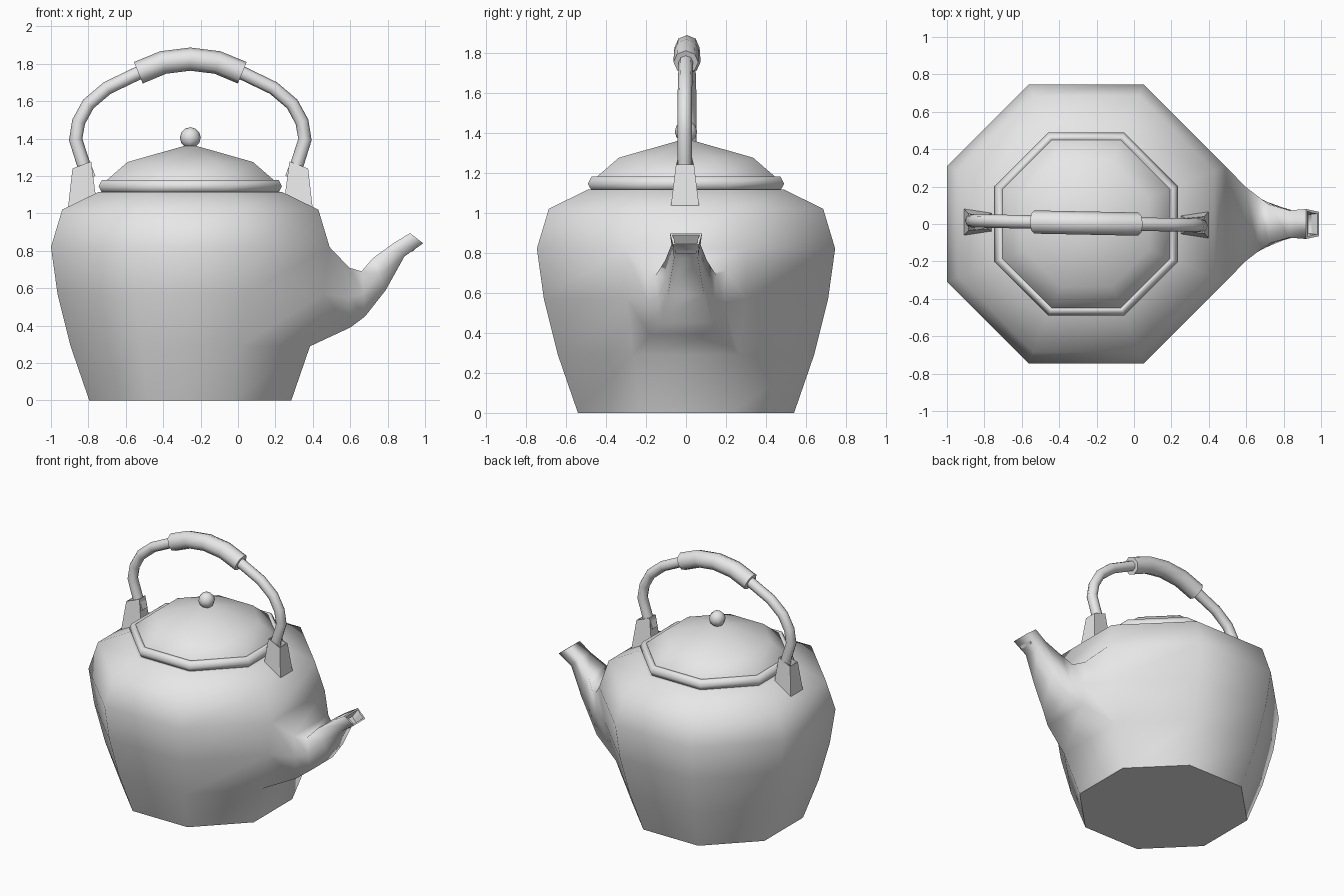
import bpy, bmesh, math
from mathutils import Vector

cube = bpy.data.objects.get("Cube")
if cube:
    bpy.data.objects.remove(cube, do_unlink=True)

CX = -0.255     # axis of the pot
SIDES = 8

metal = bpy.data.materials.new("grey_metal")
metal.use_nodes = True
metal.diffuse_color = (0.8, 0.8, 0.8, 1)
metal.node_tree.nodes["Principled BSDF"].inputs["Base Color"].default_value = (0.8, 0.8, 0.8, 1)


def finish(bm, name, angle=60):
    """Turn a bmesh into a named object; angle None keeps the face flags as set."""
    bmesh.ops.recalc_face_normals(bm, faces=bm.faces)
    mesh = bpy.data.meshes.new(name)
    if angle is not None:
        for f in bm.faces:
            f.smooth = angle > 0
    bm.to_mesh(mesh)
    bm.free()
    if angle:
        mesh.set_sharp_from_angle(angle=math.radians(angle))
    mesh.materials.append(metal)
    obj = bpy.data.objects.new(name, mesh)
    bpy.context.collection.objects.link(obj)
    return obj


def octagon(bm, apothem, z):
    r = apothem / math.cos(math.pi / SIDES)
    turn = 2 * math.pi / SIDES
    return [bm.verts.new((CX + r * math.cos((k + 0.5) * turn),
                          r * math.sin((k + 0.5) * turn), z)) for k in range(SIDES)]


def bridge(bm, a, b, skip=()):
    n = len(a)
    for k in range(n):
        if k not in skip:
            bm.faces.new((a[k], a[(k + 1) % n], b[(k + 1) % n], b[k])).smooth = True


def sweep(name, path, radius):
    """Round tube along a path in the xz plane, turned slightly about the pot axis."""
    bm = bmesh.new()
    pts = [Vector((x, 0, z)) for x, z in path]
    rings = []
    for i, p in enumerate(pts):
        t = (pts[min(i + 1, len(pts) - 1)] - pts[max(i - 1, 0)]).normalized()
        n = Vector((-t.z, 0, t.x))
        ring = []
        for k in range(SIDES):
            a = 2 * math.pi * k / SIDES
            co = p + n * radius * math.cos(a) + Vector((0, radius * math.sin(a), 0))
            co.y += 0.005 - 0.02 * (co.x - CX)
            ring.append(bm.verts.new(co))
        rings.append(ring)
    for a, b in zip(rings, rings[1:]):
        bridge(bm, a, b)
    bm.faces.new(rings[0])
    bm.faces.new(rings[-1])
    return finish(bm, name)


def mirrored(half):
    """Extend a left half path across the pot axis."""
    return half + [(2 * CX - x, z) for x, z in reversed(half[:-1])]


# Body, with its +x side left open between two levels for the spout
bm = bmesh.new()
levels = [octagon(bm, a, z) for a, z in
          [(0.54, 0), (0.64, 0.29), (0.71, 0.57), (0.745, 0.82), (0.685, 1.02), (0.49, 1.115)]]
for i, (a, b) in enumerate(zip(levels, levels[1:])):
    bridge(bm, a, b, skip=(SIDES - 1,) if i in (1, 2) else ())
bm.faces.new(levels[0])
bm.faces.new(levels[-1])

# Spout grown from the opening: bottom x, z, half width, then top x, z, half width
ring = [levels[1][-1], levels[1][0], levels[2][0], levels[3][0], levels[3][-1], levels[2][-1]]
for bx, bz, bw, tx, tz, tw in [(0.60, 0.39, 0.18, 0.595, 0.71, 0.20),
                               (0.68, 0.45, 0.13, 0.66, 0.69, 0.15),
                               (0.79, 0.59, 0.09, 0.72, 0.76, 0.105),
                               (0.89, 0.77, 0.06, 0.83, 0.84, 0.073),
                               (0.99, 0.84, 0.065, 0.92, 0.895, 0.08)]:
    mx, mz, mw = (bx + tx) / 2, (bz + tz) / 2, (bw + tw) / 2
    new = [bm.verts.new(co) for co in ((bx, -bw, bz), (bx, bw, bz), (mx, mw, mz),
                                       (tx, tw, tz), (tx, -tw, tz), (mx, -mw, mz))]
    bridge(bm, ring, new)
    ring = new
mouth = bm.faces.new(ring)
bmesh.ops.recalc_face_normals(bm, faces=bm.faces)
for thickness, depth in ((0.014, 0), (0.008, -0.07)):
    rim = bmesh.ops.inset_region(bm, faces=[mouth], thickness=thickness, depth=depth)
    for f in rim["faces"] + [mouth]:
        f.smooth = False
finish(bm, "body_and_spout", None)

# Lid rim: closed bead profile around the pot mouth
bm = bmesh.new()
loops = [octagon(bm, a, z) for a, z in
         [(0.44, 1.11), (0.472, 1.11), (0.49, 1.145), (0.472, 1.18), (0.45, 1.18), (0.435, 1.145)]]
for a, b in zip(loops, loops[1:] + loops[:1]):
    bridge(bm, a, b)
finish(bm, "lid_rim", 70)

# Lid: shallow octagonal cone
bm = bmesh.new()
loops = [octagon(bm, a, z) for a, z in [(0.455, 1.15), (0.447, 1.178), (0.335, 1.275)]]
for a, b in zip(loops, loops[1:]):
    bridge(bm, a, b)
apex = bm.verts.new((CX, 0, 1.37))
for k in range(SIDES):
    bm.faces.new((loops[-1][k], loops[-1][(k + 1) % SIDES], apex))
finish(bm, "lid")

# Knob
bm = bmesh.new()
bmesh.ops.create_uvsphere(bm, u_segments=8, v_segments=6, radius=0.056)
bmesh.ops.translate(bm, verts=bm.verts, vec=(CX, 0, 1.405))
finish(bm, "lid_knob")

# Handle and its grip
sweep("handle", mirrored([(-0.81, 1.15), (-0.825, 1.26), (-0.868, 1.395), (-0.852, 1.49),
                          (-0.80, 1.585), (-0.70, 1.67), (-0.53, 1.752), (-0.40, 1.805),
                          (CX, 1.825)]), 0.036)
sweep("handle_grip", mirrored([(-0.533, 1.752), (-0.40, 1.807), (CX, 1.825)]), 0.062)

# Tapered sockets holding the handle ends
for name, side, shift in (("right_socket", -1, 0.01), ("left_socket", 1, -0.005)):
    bm = bmesh.new()
    quads = []
    for ox, oz, ow, ix, iz, iw in ((0.655, 1.02, 0.072, 0.505, 1.09, 0.05),
                                   (0.63, 1.24, 0.045, 0.53, 1.278, 0.035)):
        quads.append([bm.verts.new((CX + side * x, y + shift, z)) for x, y, z in
                      ((ox, -ow, oz), (ox, ow, oz), (ix, iw, iz), (ix, -iw, iz))])
    bridge(bm, *quads)
    bm.faces.new(quads[0])
    top = bm.faces.new(quads[1])
    bmesh.ops.recalc_face_normals(bm, faces=bm.faces)
    bmesh.ops.inset_region(bm, faces=[top], thickness=0.008)
    bmesh.ops.inset_region(bm, faces=[top], thickness=0.001, depth=-0.08)
    finish(bm, name, 0)
